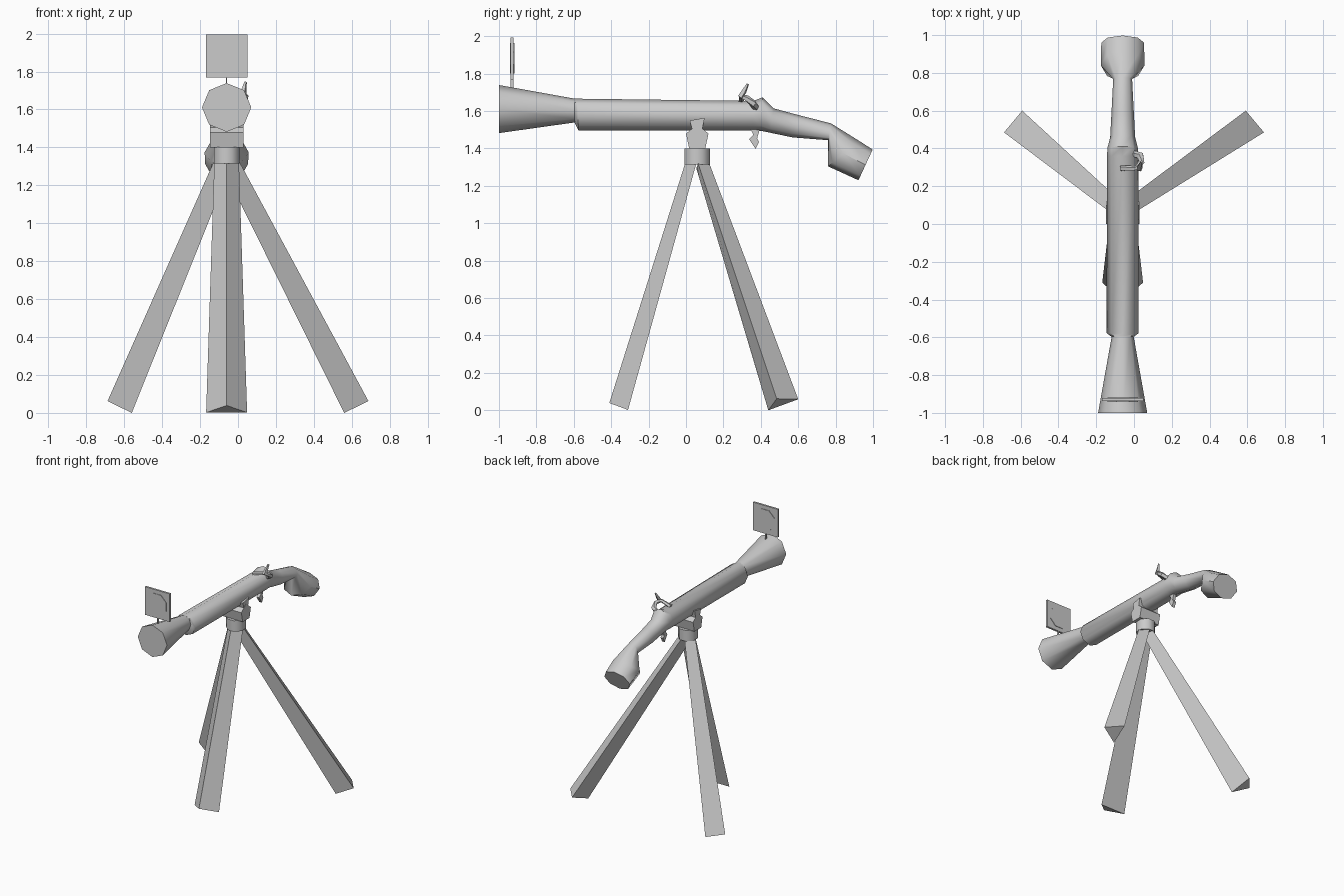
import bpy, bmesh, math
from mathutils import Vector

if "Cube" in bpy.data.objects:
    bpy.data.objects.remove(bpy.data.objects["Cube"])

CX, CY = -0.06, 0.06          # gun axis and tripod centre

grey = bpy.data.materials.new("plain grey")
grey.diffuse_color = (0.6, 0.6, 0.6, 1)
grey.use_nodes = True
grey.node_tree.nodes["Principled BSDF"].inputs["Base Color"].default_value = grey.diffuse_color


def loft(name, rings, smooth=None):
    """Skin a list of equal-length point rings and cap both ends."""
    bm = bmesh.new()
    vs = [[bm.verts.new(p) for p in r] for r in rings]
    n = len(vs[0])
    for a, b in zip(vs, vs[1:]):
        for i in range(n):
            j = (i + 1) % n
            bm.faces.new((a[i], a[j], b[j], b[i]))
    bm.faces.new(vs[0][::-1])
    bm.faces.new(vs[-1])
    bmesh.ops.recalc_face_normals(bm, faces=bm.faces)
    me = bpy.data.meshes.new(name)
    bm.to_mesh(me)
    bm.free()
    me.materials.append(grey)
    ob = bpy.data.objects.new(name, me)
    bpy.context.collection.objects.link(ob)
    if smooth:
        bpy.ops.object.select_all(action='DESELECT')
        ob.select_set(True)
        bpy.context.view_layer.objects.active = ob
        bpy.ops.object.shade_smooth_by_angle(angle=math.radians(smooth))
    return ob


def section(top, bottom, half_width, n=8):
    """Elliptical ring across the gun, given its top and bottom (y, z)."""
    t, b = Vector((CX, *top)), Vector((CX, *bottom))
    c, up = (t + b) / 2, (t - b) / 2
    return [c + up * math.cos(a) + Vector((half_width * math.sin(a), 0, 0))
            for a in (math.tau * i / n for i in range(n))]


def tube(name, path, n=5):
    """Tapered rod along (x, y, z, radius) points."""
    pts = [Vector(p[:3]) for p in path]
    rings = []
    for i, p in enumerate(pts):
        d = (pts[min(i + 1, len(pts) - 1)] - pts[max(i - 1, 0)]).normalized()
        u = d.cross(Vector((0.3, 0.1, 1)) if abs(d.z) < 0.9 else Vector((1, 0, 0))).normalized()
        v = d.cross(u)
        rings.append([p + path[i][3] * (u * math.cos(a) + v * math.sin(a))
                      for a in (math.tau * k / n for k in range(n))])
    return loft(name, rings, 50)


def extrude_x(name, profile, x0, x1, smooth=None):
    """Extrude a (y, z) outline along x."""
    return loft(name, [[(x, y, z) for y, z in profile] for x in (x0, x1)], smooth)


# flared muzzle
loft("muzzle", [section((-1.0, 1.745), (-1.0, 1.488), 0.13),
                section((-0.595, 1.672), (-0.595, 1.545), 0.058),
                section((-0.55, 1.665), (-0.55, 1.54), 0.058)], 50)

# barrel running into the curved stock and butt
loft("barrel_and_stock", [
    section((-0.595, 1.672), (-0.595, 1.542), 0.062),
    section((-0.58, 1.672), (-0.575, 1.502), 0.085),
    section((0.36, 1.66), (0.36, 1.502), 0.083),
    section((0.41, 1.68), (0.40, 1.50), 0.08),
    section((0.47, 1.62), (0.45, 1.49), 0.066),
    section((0.58, 1.59), (0.57, 1.465), 0.06),
    section((0.775, 1.54), (0.76, 1.45), 0.05),
    section((0.92, 1.45), (0.76, 1.31), 0.116),
    section((0.998, 1.40), (0.922, 1.236), 0.113)], 50)

# hammer arm with upright spur
tube("hammer_arm", [(-0.01, 0.375, 1.62, 0.018), (0.035, 0.36, 1.645, 0.02),
                    (0.04, 0.325, 1.675, 0.016), (0.01, 0.295, 1.685, 0.013),
                    (-0.07, 0.295, 1.66, 0.016)])
tube("hammer_spur", [(0.03, 0.29, 1.68, 0.016), (0.032, 0.31, 1.71, 0.014),
                     (0.04, 0.33, 1.75, 0.007)], 4)

# trigger
extrude_x("trigger", [(0.345, 1.51), (0.395, 1.51), (0.38, 1.46), (0.39, 1.44),
                      (0.372, 1.403), (0.338, 1.455), (0.36, 1.48)], CX - 0.012, CX + 0.012)

# rear-facing sight plate, with octagonal lens on each side and a thin stem
extrude_x("sight_plate", [(-0.938, 1.775), (-0.922, 1.775), (-0.922, 2.0), (-0.938, 2.0)],
          CX - 0.11, CX + 0.11)


def disc(y, r):
    return [(CX + r * math.cos(a), y, 1.888 + r * math.sin(a))
            for a in (math.tau * (i + 0.5) / 8 for i in range(8))]


loft("sight_lens", [disc(-0.942, 0.088), disc(-0.918, 0.088)])
extrude_x("sight_stem", [(-0.938, 1.70), (-0.922, 1.70), (-0.922, 1.78), (-0.938, 1.78)],
          CX - 0.003, CX + 0.003)

# pivot head, barrel saddle and collar
extrude_x("pivot_head", [(0.0, 1.485), (0.06, 1.535), (0.12, 1.485), (0.103, 1.405), (0.017, 1.405)],
          -0.147, 0.03, 40)
extrude_x("saddle", [(0.035, 1.50), (0.085, 1.50), (0.10, 1.57), (0.02, 1.555)], -0.147, 0.029)
loft("collar", [[(CX + 0.073 * math.cos(a), CY + 0.073 * math.sin(a), z)
                 for a in (math.tau * (i + 0.5) / 8 for i in range(8))]
                for z in (1.32, 1.407)], 50)

# three triangular tripod legs: top ring then foot ring
loft("front_leg", [[(CX, -0.005, 1.325), (-0.125, 0.055, 1.325), (0.005, 0.055, 1.325)],
                   [(CX, -0.41, 0.045), (-0.168, -0.31, 0.008), (0.048, -0.31, 0.008)]])
for s, side in ((1, "right"), (-1, "left")):
    top = [(0.015, 0.125, 1.325), (0.07, 0.065, 1.325), (-0.02, 0.055, 1.30)]
    foot = [(0.592, 0.60, 0.065), (0.688, 0.485, 0.068), (0.56, 0.44, 0.006)]
    loft(side + "_leg", [[(CX + s * x, y, z) for x, y, z in top],
                         [(s * x, y, z) for x, y, z in foot]])

# rest everything exactly on the ground
low = min(v.co.z for o in bpy.data.objects for v in o.data.vertices)
for o in bpy.data.objects:
    o.location.z -= low
